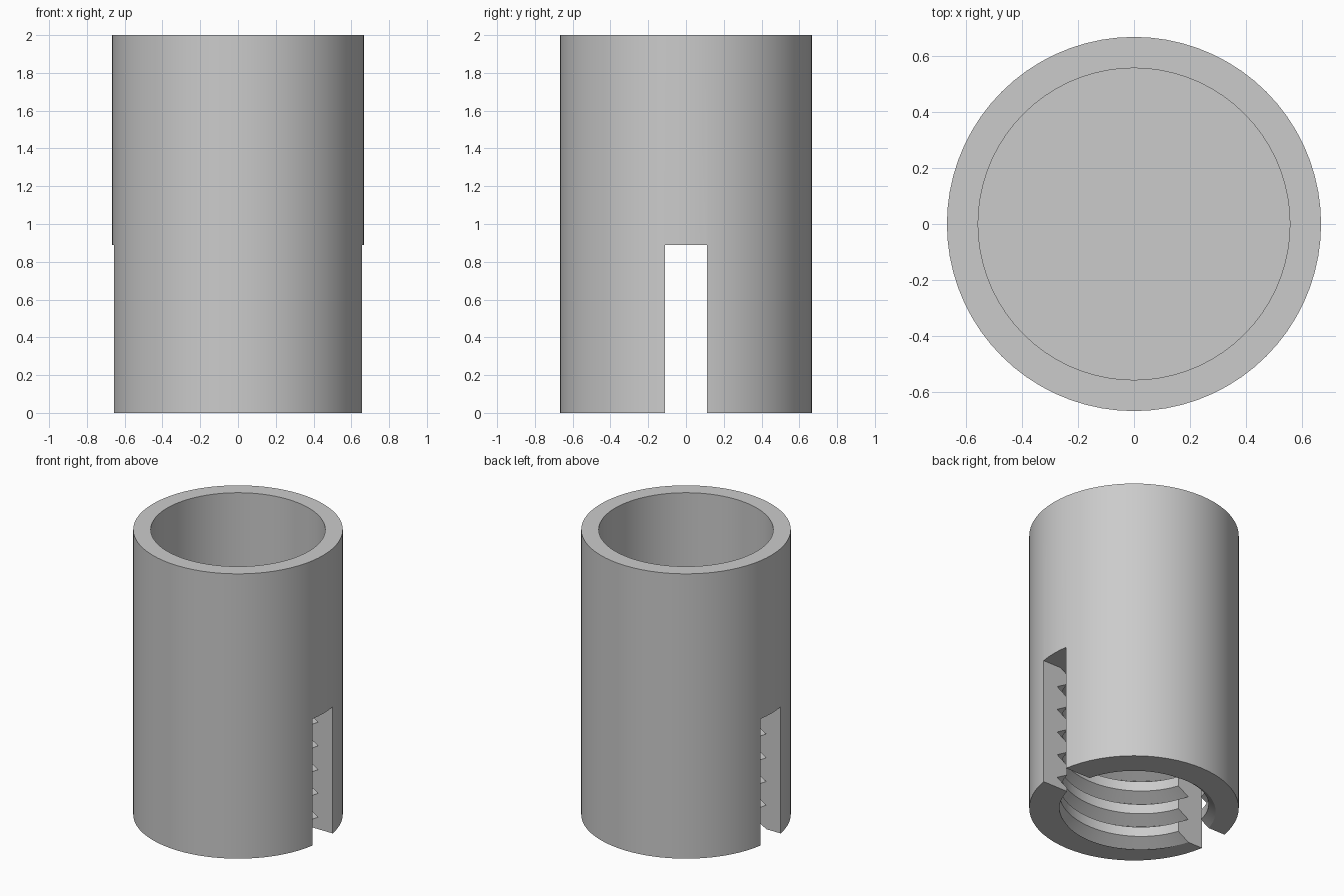
import bpy, bmesh, math

cube = bpy.data.objects.get("Cube")
if cube:
    bpy.data.objects.remove(cube, do_unlink=True)

UNIT = 2 / 18            # height is eighteen units
SEGS = 72
SLOT_TOP = 8 * UNIT
FLOOR = 10 * UNIT
PITCH = 1.5 * UNIT
CREST, ROOT = 0.475, 0.556
HALF = 0.049             # half height of the thread groove
PHASE = math.radians(190)


def to_object(name, bm):
    bmesh.ops.recalc_face_normals(bm, faces=bm.faces)
    mesh = bpy.data.meshes.new(name)
    bm.to_mesh(mesh)
    bm.free()
    obj = bpy.data.objects.new(name, mesh)
    bpy.context.collection.objects.link(obj)
    return obj


def cylinder(name, radius, z0, z1):
    bm = bmesh.new()
    bmesh.ops.create_cone(bm, cap_ends=True, segments=SEGS, radius1=radius,
                          radius2=radius, depth=z1 - z0)
    bmesh.ops.translate(bm, verts=bm.verts, vec=(0, 0, (z0 + z1) / 2))
    return to_object(name, bm)


def box(name, size, z0):
    bm = bmesh.new()
    bmesh.ops.create_cube(bm, size=1)
    bmesh.ops.scale(bm, verts=bm.verts, vec=size)
    bmesh.ops.translate(bm, verts=bm.verts, vec=(0, 0, z0 + size[2] / 2))
    return to_object(name, bm)


def thread_cutter(name, z0, z1):
    """Bore with a right-handed V groove, trimmed flat at both ends."""
    bm = bmesh.new()
    turns = range(-3, math.ceil(z1 / PITCH) + 3)

    def column(angle):
        start = PITCH * (angle - PHASE) / math.tau
        verts = []
        for k in turns:
            for offset in (-HALF, 0, HALF):
                z = min(max(start + k * PITCH + offset, z0), z1)
                away = abs((z - start + PITCH / 2) % PITCH - PITCH / 2)
                r = CREST + (ROOT - CREST) * max(0, 1 - away / HALF)
                verts.append(bm.verts.new((r * math.cos(angle),
                                           r * math.sin(angle), z)))
        return verts

    columns = [column(math.tau * i / SEGS) for i in range(SEGS + 1)]
    for a, b in zip(columns, columns[1:]):
        for j in range(len(a) - 1):
            bm.faces.new((a[j], b[j], b[j + 1]))
            bm.faces.new((a[j], b[j + 1], a[j + 1]))
    bmesh.ops.remove_doubles(bm, verts=bm.verts, dist=1e-5)
    bmesh.ops.holes_fill(bm, edges=[e for e in bm.edges if e.is_boundary])
    return to_object(name, bm)


# Solid outer barrel, then the socket, threaded bore and cross slot
body = cylinder("threaded_sleeve", 6 * UNIT, 0, 18 * UNIT)
cutters = [
    cylinder("socket_cutter", 5 * UNIT, FLOOR, 2.2),
    thread_cutter("thread_cutter", -0.05, SLOT_TOP),
    box("slot_cutter", (2, 2 * UNIT, SLOT_TOP + 0.1), -0.1),
]
bpy.context.view_layer.objects.active = body
for cutter in cutters:
    cutter.hide_render = True
    mod = body.modifiers.new(cutter.name, 'BOOLEAN')
    mod.operation = 'DIFFERENCE'
    mod.solver = 'EXACT'
    mod.object = cutter
    bpy.ops.object.modifier_apply(modifier=mod.name)
    bpy.data.objects.remove(cutter, do_unlink=True)

# Single grey finish
grey = bpy.data.materials.new("plain_grey")
grey.use_nodes = True
colour = (0.6, 0.6, 0.6, 1)
grey.diffuse_color = colour
grey.node_tree.nodes["Principled BSDF"].inputs["Base Color"].default_value = colour
body.data.materials.clear()
body.data.materials.append(grey)

bpy.ops.object.select_all(action='DESELECT')
body.select_set(True)
bpy.ops.object.shade_smooth_by_angle(angle=math.radians(30))
